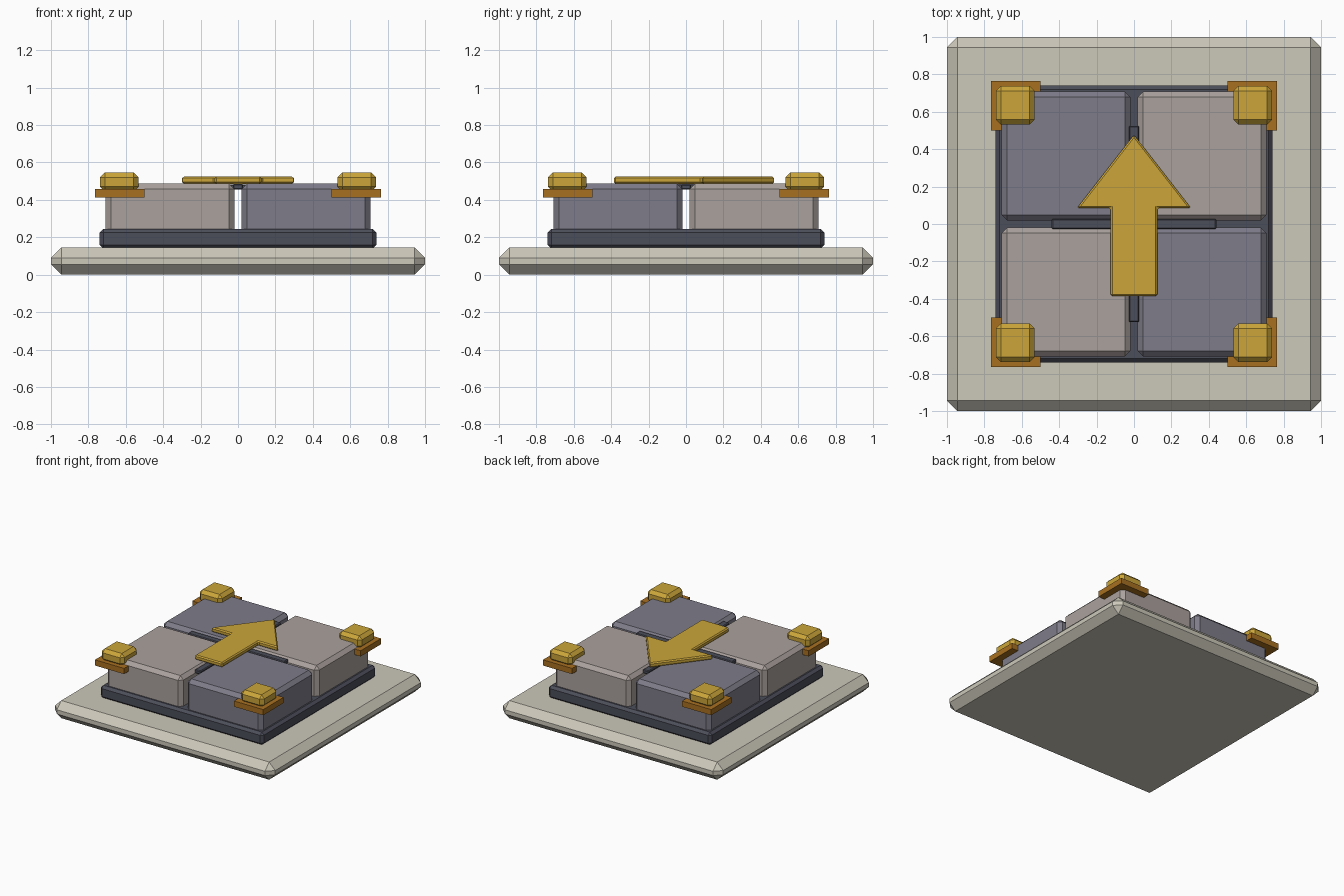
import bpy
import bmesh

if "Cube" in bpy.data.objects:
    bpy.data.objects.remove(bpy.data.objects["Cube"])


def material(name, r, g, b):
    """Flat colour from 0-255 screen values, stored as linear."""
    m = bpy.data.materials.new(name)
    lin = [((c / 255 + 0.055) / 1.055) ** 2.4 for c in (r, g, b)]
    m.diffuse_color = (*lin, 1)
    m.use_nodes = True
    m.node_tree.nodes["Principled BSDF"].inputs["Base Color"].default_value = m.diffuse_color
    return m


STONE = material("pale stone", 204, 200, 186)
SLATE = material("dark slate", 76, 78, 90)
TAN = material("warm grey", 170, 161, 157)
BLUE = material("blue grey", 126, 124, 137)
GOLD = material("gold", 204, 166, 58)
BRONZE = material("bronze", 168, 112, 32)


def prism(name, points, z0, z1, mat, bevel=0):
    """Extrude a counter-clockwise outline from z0 to z1 and chamfer its edges."""
    bm = bmesh.new()
    face = bm.faces.new([bm.verts.new((x, y, z0)) for x, y in points])
    top = bmesh.ops.extrude_face_region(bm, geom=[face])["geom"]
    for v in top:
        if isinstance(v, bmesh.types.BMVert):
            v.co.z = z1
    bmesh.ops.recalc_face_normals(bm, faces=bm.faces[:])
    if bevel:
        bmesh.ops.bevel(bm, geom=bm.edges[:], offset=bevel, segments=1,
                        affect='EDGES', profile=0.5)
    mesh = bpy.data.meshes.new(name)
    bm.to_mesh(mesh)
    bm.free()
    mesh.materials.append(mat)
    obj = bpy.data.objects.new(name, mesh)
    bpy.context.collection.objects.link(obj)
    return obj


def box(name, x0, x1, y0, y1, z0, z1, mat, bevel=0):
    return prism(name, [(x0, y0), (x1, y0), (x1, y1), (x0, y1)], z0, z1, mat, bevel)


# Ground slab and plinth
box("base_slab", -1, 1, -1, 1, 0, 0.145, STONE, 0.055)
box("plinth", -0.74, 0.74, -0.74, 0.74, 0.14, 0.245, SLATE, 0.02)

# Thin bars bridging the gaps between the blocks
box("long_bar", -0.028, 0.028, -0.525, 0.525, 0.455, 0.485, SLATE, 0.006)
box("cross_bar", -0.44, 0.44, -0.028, 0.028, 0.455, 0.483, SLATE, 0.006)

# Four corners: block in checkered colours, bracket and cap
for sx, side in ((-1, "left"), (1, "right")):
    for sy, end in ((-1, "front"), (1, "back")):
        tag = f"{end}_{side}"
        xs = sorted((0.02 * sx, 0.708 * sx))
        ys = sorted((0.02 * sy, 0.708 * sy))
        box("block_" + tag, *xs, *ys, 0.215, 0.488, TAN if sx == sy else BLUE, 0.029)

        outline = [(0.5, 0.69), (0.69, 0.69), (0.69, 0.5),
                   (0.765, 0.5), (0.765, 0.765), (0.5, 0.765)]
        prism("bracket_" + tag, [(x * sx, y * sy) for x, y in outline],
              0.412, 0.459, BRONZE)

        xs = sorted((0.532 * sx, 0.738 * sx))
        ys = sorted((0.532 * sy, 0.738 * sy))
        box("cap_" + tag, *xs, *ys, 0.445, 0.546, GOLD, 0.026)

# Direction arrow lying on the blocks
half = [(0.125, -0.385), (0.125, 0.085), (0.305, 0.085)]
arrow = half + [(0, 0.477)] + [(-x, y) for x, y in reversed(half)]
prism("arrow", arrow, 0.486, 0.525, GOLD, 0.009)
